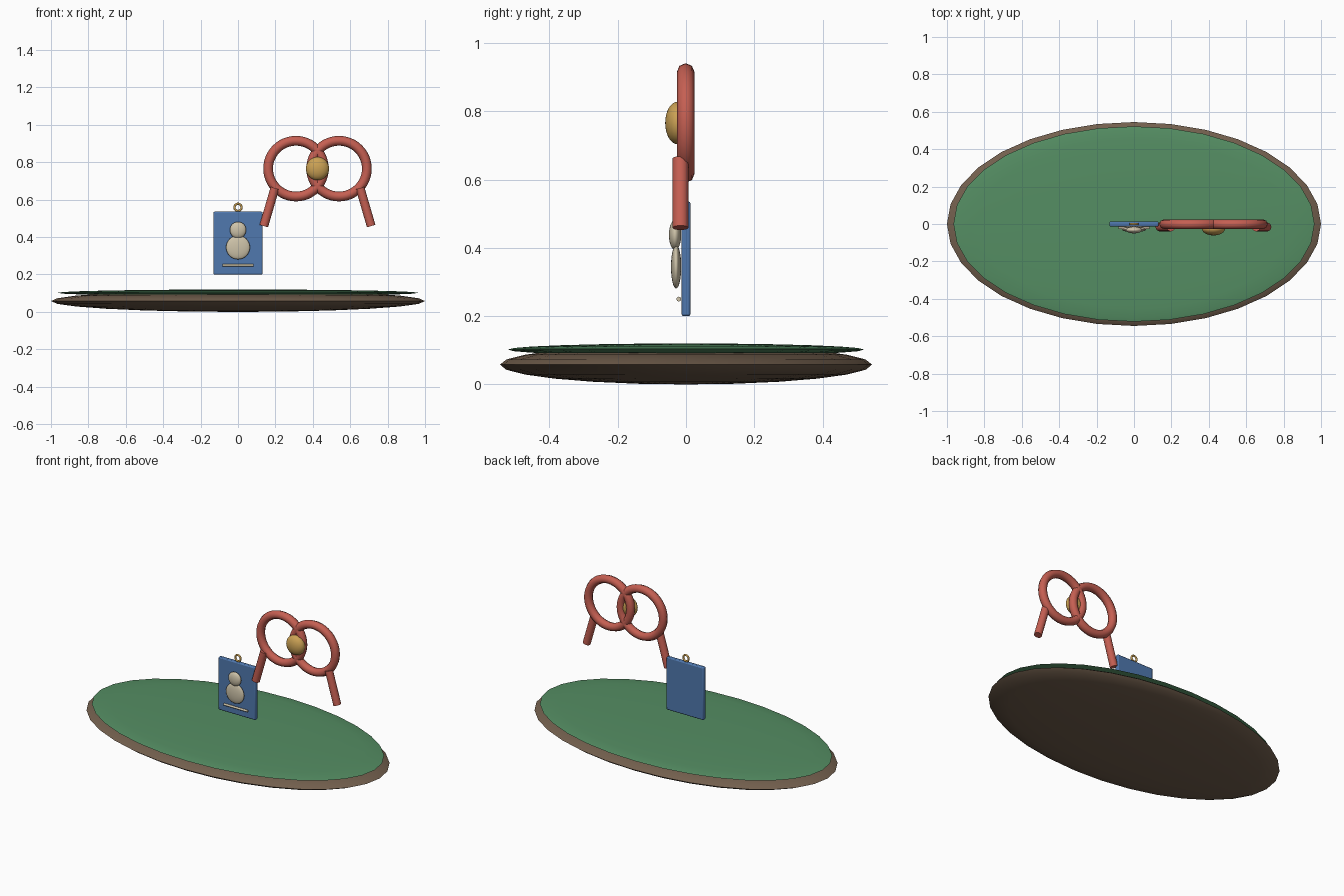
import bpy, math
from mathutils import Vector

if "Cube" in bpy.data.objects:
    bpy.data.objects.remove(bpy.data.objects["Cube"])


def material(name, rgb):
    m = bpy.data.materials.new(name)
    m.diffuse_color = (*rgb, 1)
    m.use_nodes = True
    m.node_tree.nodes["Principled BSDF"].inputs["Base Color"].default_value = m.diffuse_color
    return m


GREEN = material("green", (0.09, 0.27, 0.125))
BROWN = material("brown", (0.17, 0.115, 0.075))
BLUE = material("blue", (0.08, 0.19, 0.43))
RED = material("red", (0.56, 0.115, 0.085))
GOLD = material("gold", (0.60, 0.36, 0.09))
CREAM = material("cream", (0.62, 0.55, 0.40))


def finish(name, mat, angle=50):
    ob = bpy.context.object
    ob.name = name
    ob.data.materials.append(mat)
    bpy.ops.object.transform_apply(location=False, rotation=True, scale=True)
    bpy.ops.object.shade_smooth_by_angle(angle=math.radians(angle))
    return ob


def ellipsoid(name, loc, radii, mat, seg=32, rings=16):
    bpy.ops.mesh.primitive_uv_sphere_add(segments=seg, ring_count=rings, radius=1, location=loc)
    bpy.context.object.scale = radii
    return finish(name, mat)


def ring(name, loc, major, minor, mat, sides=8):
    bpy.ops.mesh.primitive_torus_add(location=loc, rotation=(math.pi / 2, 0, 0),
                                     major_radius=major, minor_radius=minor,
                                     major_segments=48, minor_segments=sides)
    return finish(name, mat)


def rod(name, a, b, radius, mat, sides=16):
    a, b = Vector(a), Vector(b)
    bpy.ops.mesh.primitive_cylinder_add(vertices=sides, radius=radius, depth=(b - a).length,
                                        location=(a + b) / 2)
    bpy.context.object.rotation_euler = (b - a).to_track_quat('Z', 'Y').to_euler()
    return finish(name, mat)


# Oval base: soil below, grass on top
ellipsoid("soil_base", (0, 0, 0.058), (1.0, 0.545, 0.058), BROWN, rings=12)
ellipsoid("grass_top", (0, 0, 0.102), (0.965, 0.522, 0.018), GREEN, rings=12)

# Hanging tag with softened edges
bpy.ops.mesh.primitive_cube_add(size=1, location=(0, 0, 0.368))
bpy.context.object.scale = (0.262, 0.026, 0.336)
tag = finish("tag_plate", BLUE)
bevel = tag.modifiers.new("soft_edges", 'BEVEL')
bevel.width = 0.006
bevel.segments = 2
ring("tag_loop", (0, 0, 0.559), 0.019, 0.006, GOLD)

# Relief figure and bar on the tag front
ellipsoid("figure_body", (0, -0.029, 0.345), (0.064, 0.015, 0.064), CREAM)
ellipsoid("figure_head", (0, -0.032, 0.438), (0.044, 0.018, 0.044), CREAM)
rod("tag_bar", (-0.083, -0.021, 0.25), (0.083, -0.021, 0.25), 0.007, CREAM, 10)

# Ribbon bow: two loops, two tails and a knot, mirrored about the knot
KNOT_X = 0.425
for side, label in ((-1, "left"), (1, "right")):
    ring(f"bow_loop_{label}", (KNOT_X + side * 0.115, -0.001, 0.766), 0.149, 0.026, RED)
    rod(f"bow_tail_{label}", (KNOT_X + side * 0.228, -0.016, 0.662),
        (KNOT_X + side * 0.287, -0.016, 0.459), 0.0235, RED)
ellipsoid("bow_knot", (KNOT_X, -0.025, 0.766), (0.062, 0.036, 0.062), GOLD)
